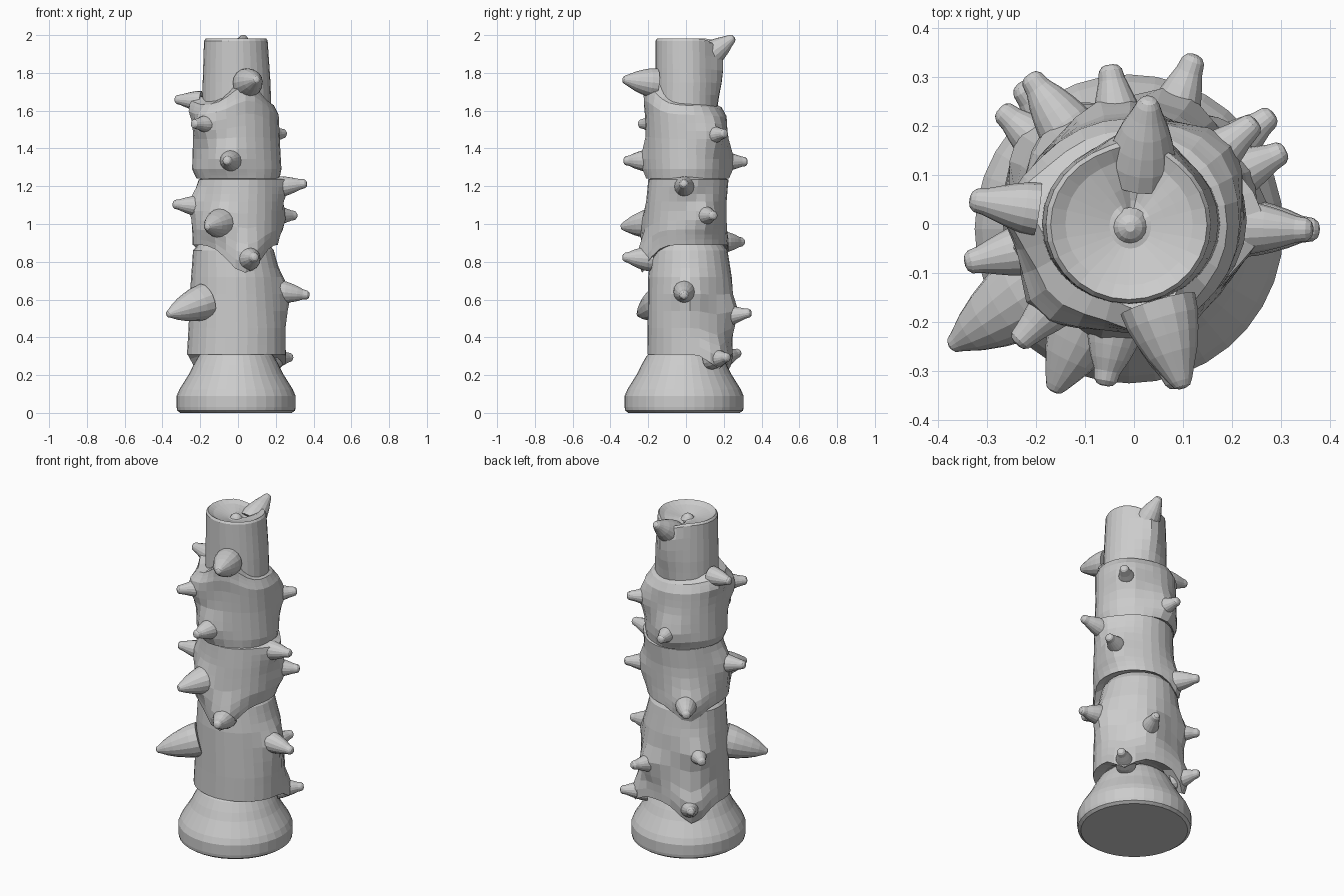
import bpy, bmesh, math
from mathutils import Vector

stone = bpy.data.materials.new("plain_grey")
stone.diffuse_color = (0.6, 0.6, 0.6, 1)


def finish(name, bm):
    bmesh.ops.recalc_face_normals(bm, faces=bm.faces)
    me = bpy.data.meshes.new(name)
    bm.to_mesh(me)
    bm.free()
    me.materials.append(stone)
    ob = bpy.data.objects.new(name, me)
    bpy.context.collection.objects.link(ob)
    return ob


def skin(name, rings):
    """Join closed rings of points with quads and cap both ends."""
    bm = bmesh.new()
    loops = [[bm.verts.new(p) for p in ring] for ring in rings]
    n = len(loops[0])
    for a, b in zip(loops, loops[1:]):
        for i in range(n):
            j = (i + 1) % n
            bm.faces.new((a[i], a[j], b[j], b[i]))
    bm.faces.new(loops[0][::-1])
    bm.faces.new(loops[-1])
    return finish(name, bm)


def angle_gap(a, b):
    return (a - b + math.pi) % (2 * math.pi) - math.pi


def sleeve(name, sections, bumps, hems=(), rims=(), sides=28):
    """Tube of (z, x0, x1, y0, y1) sections, swollen around its spikes.
    hems / rims are (degrees, shift, width) pulls on the lower / upper edge."""
    z_lo, z_hi = sections[0][0], sections[-1][0]
    rings = []
    for z, x0, x1, y0, y1 in sections:
        ring = []
        t = (z - z_lo) / (z_hi - z_lo)
        for i in range(sides):
            a = 2 * math.pi * i / sides
            zz = z
            for deg, shift, width in hems:
                d = angle_gap(a, math.radians(deg)) / width
                zz += shift * math.exp(-d * d) * max(0, 1 - 1.6 * t) ** 1.5
            for deg, shift, width in rims:
                d = angle_gap(a, math.radians(deg)) / width
                zz += shift * math.exp(-d * d) * max(0, 1.6 * t - 0.6) ** 1.5
            push = 1.0
            for bx, by, bz, amount in bumps:
                d = angle_gap(a, math.atan2(by, bx)) / 0.36
                push = max(push, 1 + amount * math.exp(-d * d - ((zz - bz) / 0.09) ** 2))
            ring.append(((x0 + x1) / 2 + (x1 - x0) / 2 * push * math.cos(a),
                         (y0 + y1) / 2 + (y1 - y0) / 2 * push * math.sin(a), zz))
        rings.append(ring)
    return skin(name, rings)


def subdivide(keys, steps):
    """Linear in-between sections, keeping the first and last lips as they are."""
    out = [keys[0]]
    for a, b in zip(keys[1:-1], keys[2:-1]):
        for k in range(steps):
            out.append(tuple(p + (q - p) * k / steps for p, q in zip(a, b)))
    return out + [keys[-2], keys[-1]]


def spike(name, tip, radius, length, rise, sides=16):
    """Blunt thorn pointing outward, ending at tip."""
    tip = Vector(tip)
    out = Vector((tip.x, tip.y, 0)).normalized()
    base = tip - out * length - Vector((0, 0, rise))
    axis = tip - base
    turn = axis.to_track_quat('Z', 'Y')
    end = 0.022
    profile = [(0, radius * 1.1), (0.2, radius * 1.04), (0.4, radius * 0.9),
               (0.6, radius * 0.72), (0.78, max(end * 1.25, radius * 0.5)),
               (0.92, end * 1.08), (0.98, end * 0.75), (1, end * 0.35)]
    rings = [[base + turn @ Vector((r * math.cos(2 * math.pi * i / sides),
                                    r * math.sin(2 * math.pi * i / sides),
                                    h * axis.length)) for i in range(sides)]
             for h, r in profile]
    return skin(name, rings)


# Flared foot
foot = [(0.295, 0), (0.312, 0.012), (0.315, 0.03), (0.315, 0.09), (0.30, 0.125),
        (0.275, 0.165), (0.25, 0.205), (0.228, 0.25), (0.20, 0.30), (0.17, 0.33)]
skin("flared_foot", [[(-0.01 + r * math.cos(2 * math.pi * i / 36),
                       -0.01 + r * math.sin(2 * math.pi * i / 36), z)
                      for i in range(36)] for r, z in foot])

# Spikes: tip, base radius, length, rise from base to tip
lower = [((-0.375, -0.25, 0.52), 0.088, 0.24, -0.07),
         ((0.378, -0.012, 0.622), 0.055, 0.16, -0.02),
         ((-0.275, 0.235, 0.61), 0.052, 0.15, 0),
         ((0.125, 0.345, 0.53), 0.052, 0.16, 0.02),
         ((0.285, 0.225, 0.295), 0.052, 0.15, 0.01),
         ((-0.235, 0.285, 0.32), 0.056, 0.16, 0.04)]
middle = [((-0.165, -0.342, 0.985), 0.075, 0.19, -0.02),
          ((0.09, -0.335, 0.825), 0.06, 0.15, 0.01),
          ((-0.345, -0.08, 1.105), 0.05, 0.14, 0.01),
          ((0.31, 0.15, 1.045), 0.05, 0.14, 0),
          ((0.365, -0.012, 1.215), 0.052, 0.16, 0.02),
          ((-0.215, 0.305, 0.905), 0.055, 0.15, 0)]
upper = [((0.10, -0.335, 1.765), 0.072, 0.18, 0.02),
         ((-0.335, 0.05, 1.66), 0.05, 0.14, 0.01),
         ((-0.24, -0.245, 1.53), 0.046, 0.13, 0),
         ((-0.06, -0.33, 1.335), 0.055, 0.14, 0),
         ((-0.05, 0.325, 1.33), 0.05, 0.14, 0),
         ((0.25, 0.21, 1.48), 0.045, 0.12, 0.01)]
crown = [((0.03, 0.255, 1.99), 0.068, 0.15, 0.11)]
for group, items in (("lower", lower), ("middle", middle),
                     ("upper", upper), ("crown", crown)):
    for k, item in enumerate(items):
        spike(f"{group}_spike_{k + 1}", *item)


def swell(items, amount):
    return [(*tip, amount) for tip, r, length, rise in items]


# Lower sleeve, hem sagging below its two lowest spikes
sleeve("lower_sleeve", subdivide([
    (0.33, -0.20, 0.18, -0.15, 0.18),
    (0.31, -0.27, 0.25, -0.205, 0.245),
    (0.45, -0.262, 0.25, -0.203, 0.245),
    (0.72, -0.248, 0.225, -0.20, 0.242),
    (0.86, -0.238, 0.19, -0.185, 0.22),
    (0.90, -0.20, 0.16, -0.16, 0.19)], 3), swell(lower[1:], 0.2),
    hems=((130, -0.10, 0.35), (38, -0.07, 0.3)))

# Middle sleeve, hem drooping at front and back left
sleeve("middle_sleeve", subdivide([
    (0.91, -0.20, 0.17, -0.18, 0.18),
    (0.89, -0.24, 0.21, -0.22, 0.22),
    (0.97, -0.24, 0.228, -0.225, 0.215),
    (1.12, -0.22, 0.228, -0.21, 0.215),
    (1.235, -0.205, 0.225, -0.20, 0.225),
    (1.25, -0.17, 0.19, -0.17, 0.19)], 3), swell(middle, 0.2),
    hems=((-78, -0.13, 0.5), (125, -0.07, 0.4)))

# Upper sleeve, top edge climbing around the big front spike
sleeve("upper_sleeve", subdivide([
    (1.25, -0.18, 0.18, -0.17, 0.18),
    (1.24, -0.22, 0.22, -0.20, 0.215),
    (1.29, -0.243, 0.23, -0.205, 0.22),
    (1.45, -0.238, 0.22, -0.21, 0.22),
    (1.58, -0.238, 0.215, -0.22, 0.215),
    (1.63, -0.215, 0.19, -0.20, 0.19),
    (1.65, -0.17, 0.15, -0.155, 0.155)], 3), swell(upper, 0.2),
    rims=((-73, 0.12, 0.55), (172, 0.03, 0.4), (70, -0.02, 0.8)))

# Crown column with a dished top, bulging under its spike
sleeve("crown_column", subdivide([
    (1.50, -0.17, 0.15, -0.15, 0.15),
    (1.55, -0.19, 0.178, -0.165, 0.163),
    (1.75, -0.187, 0.172, -0.163, 0.167),
    (1.97, -0.18, 0.157, -0.162, 0.16),
    (1.982, -0.17, 0.149, -0.154, 0.152),
    (1.965, -0.14, 0.12, -0.125, 0.125),
    (1.942, -0.05, 0.035, -0.05, 0.042),
    (1.946, -0.03, 0.015, -0.03, 0.022)], 3),
    [(0.03, 0.2, 1.85, 0.27), (0.03, 0.2, 1.76, 0.16)], rims=((80, -0.03, 0.5),))

# Small boss in the middle of the dish
skin("centre_boss", [[(-0.008 + r * math.cos(2 * math.pi * i / 16),
                       -0.006 + r * math.sin(2 * math.pi * i / 16), z)
                      for i in range(16)] for r, z in ((0.04, 1.935), (0.025, 1.955), (0.01, 1.965))])
